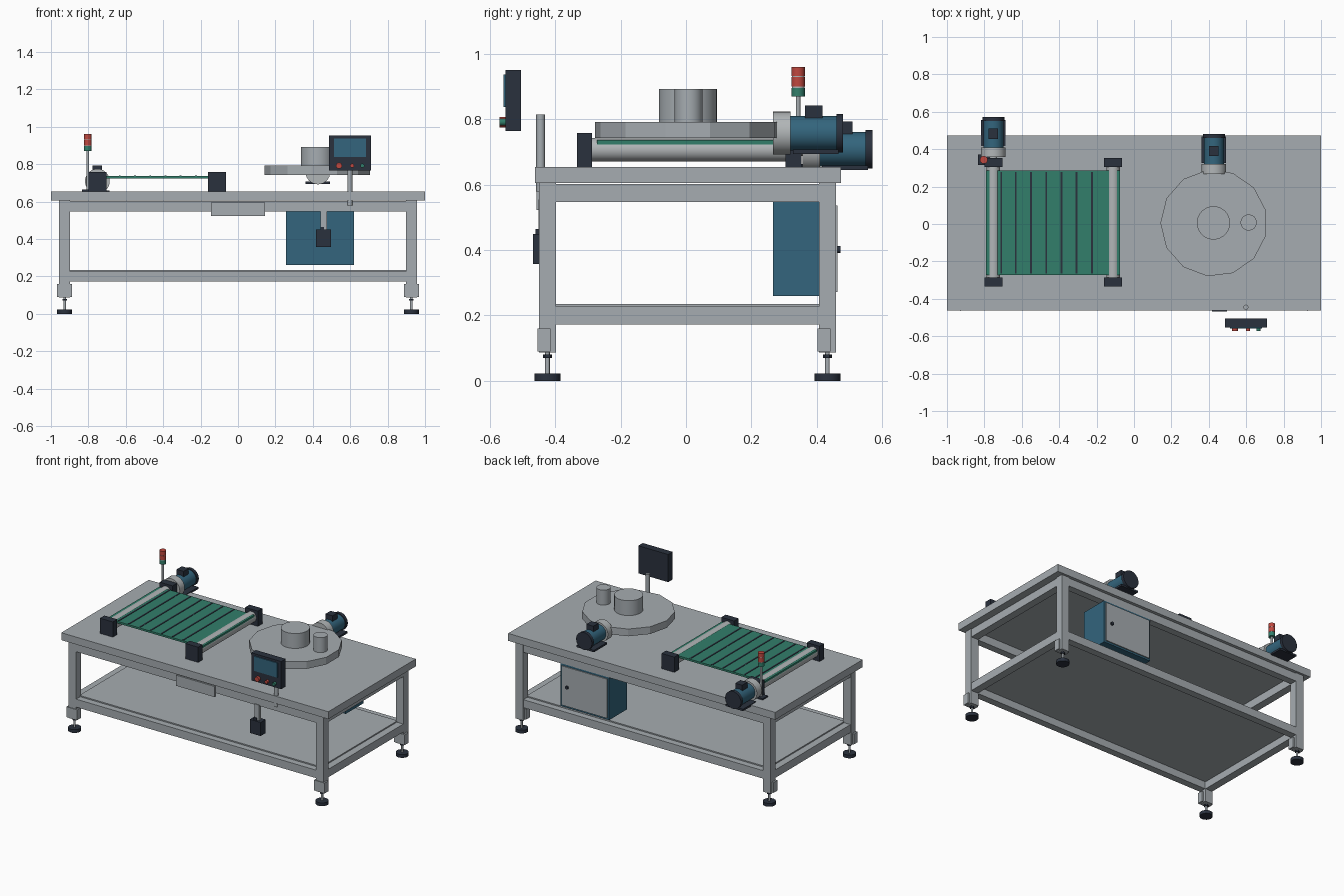
import bpy, math

if "Cube" in bpy.data.objects:
    bpy.data.objects.remove(bpy.data.objects["Cube"])


def material(name, rgb):
    m = bpy.data.materials.new(name)
    m.diffuse_color = (*rgb, 1)
    m.use_nodes = True
    m.node_tree.nodes["Principled BSDF"].inputs["Base Color"].default_value = m.diffuse_color
    return m


GREY = material("steel grey", (0.38, 0.415, 0.44))
PALE = material("cast pale grey", (0.44, 0.465, 0.475))
DARK = material("dark slate", (0.023, 0.031, 0.048))
BLUE = material("machine blue", (0.033, 0.13, 0.205))
GREEN = material("belt green", (0.032, 0.21, 0.145))
RED = material("signal red", (0.52, 0.065, 0.05))


def box(name, x, y, z, mat, bevel=0):
    """Box given by its (min, max) range on each axis."""
    bpy.ops.mesh.primitive_cube_add(size=1, location=[sum(r) / 2 for r in (x, y, z)])
    o = bpy.context.object
    o.scale = [r[1] - r[0] for r in (x, y, z)]
    bpy.ops.object.transform_apply(location=False, scale=True)
    o.name = name
    o.data.materials.append(mat)
    if bevel:
        b = o.modifiers.new("bevel", "BEVEL")
        b.width, b.segments = bevel, 1
    return o


def rod(name, axis, centre, r, span, mat, sides=32, turn=0.0):
    """Cylinder along 'y' or 'z'; centre is the two other coordinates."""
    mid, length = sum(span) / 2, span[1] - span[0]
    if axis == "z":
        loc, rot = (centre[0], centre[1], mid), (0, 0, turn)
    else:
        loc, rot = (centre[0], mid, centre[1]), (math.pi / 2, 0, 0)
    bpy.ops.mesh.primitive_cylinder_add(vertices=sides, radius=r, depth=length,
                                        location=loc, rotation=rot)
    o = bpy.context.object
    o.name = name
    o.data.materials.append(mat)
    if sides > 14:
        bpy.ops.object.shade_smooth_by_angle(angle=math.radians(35))
    return o


# Table top and frame
box("table_top", (-1, 1), (-0.462, 0.474), (0.605, 0.655), GREY)
LEG_X, LEG_Y = 0.927, (-0.424, 0.433)
for sx in (-1, 1):
    cx = sx * LEG_X
    for cy in LEG_Y:
        box("leg", (cx - 0.029, cx + 0.029), (cy - 0.026, cy + 0.026), (0.086, 0.605), GREY)
        box("leg_bracket", (cx - 0.04, cx + 0.04), (cy - 0.031, cy + 0.01), (0.09, 0.16), GREY)
        rod("foot_pad", "z", (cx, cy), 0.04, (0, 0.022), DARK, 24)
        rod("foot_stem", "z", (cx, cy), 0.007, (0.02, 0.09), GREY, 16)
        rod("foot_nut", "z", (cx, cy), 0.014, (0.07, 0.08), DARK, 6)
    for z in ((0.548, 0.602), (0.173, 0.227)):
        box("side_rail", (cx - 0.026, cx + 0.026), (-0.398, 0.407), z, GREY)
for cy in LEG_Y:
    for z in ((0.548, 0.602), (0.173, 0.227)):
        box("long_rail", (-0.898, 0.898), (cy - 0.024, cy + 0.024), z, GREY)
box("shelf", (-0.905, 0.905), (-0.405, 0.414), (0.222, 0.235), GREY)

# Plate on the front rail
box("front_plate", (-0.145, 0.145), (-0.457, -0.44), (0.523, 0.595), GREY)

# Hanging switch box
box("switch_arm", (0.44, 0.475), (-0.452, -0.435), (0.44, 0.555), GREY)
box("switch_box", (0.417, 0.497), (-0.468, -0.415), (0.358, 0.45), DARK)
box("switch_tab", (0.44, 0.46), (-0.46, -0.43), (0.45, 0.465), DARK)

# Electrical cabinet with rear door
box("cabinet", (0.256, 0.62), (0.267, 0.457), (0.26, 0.549), BLUE)
box("cabinet_door", (0.268, 0.608), (0.457, 0.464), (0.272, 0.537), GREY)
rod("door_knob", "y", (0.565, 0.402), 0.011, (0.462, 0.473), DARK, 20)

# Control panel on its post
rod("panel_post", "z", (0.598, -0.445), 0.0135, (0.58, 0.815), GREY)
box("panel_body", (0.487, 0.711), (-0.553, -0.505), (0.765, 0.952), DARK)
box("panel_screen", (0.513, 0.685), (-0.559, -0.552), (0.838, 0.937), BLUE)
for x, r, mat in ((0.54, 0.016, RED), (0.61, 0.011, RED), (0.665, 0.011, GREEN)):
    rod("panel_button", "y", (x, 0.792), r, (-0.571, -0.55), mat, 20)

# Turntable, hub and small drum
rod("turntable", "z", (0.427, 0.005), 0.286, (0.743, 0.792), GREY, 13, math.pi / 2)
rod("hub", "z", (0.425, 0.006), 0.089, (0.79, 0.893), GREY)
rod("small_drum", "z", (0.613, 0.008), 0.043, (0.79, 0.893), GREY)


def motor(x, y, z, box_y):
    """Gear motor starting at y and pointing backwards."""
    rod("gearbox", "y", (x, z), 0.066, (y, y + 0.053), PALE)
    rod("motor_body", "y", (x, z), 0.053, (y + 0.05, y + 0.197), BLUE)
    rod("motor_cap", "y", (x, z), 0.059, (y + 0.193, y + 0.214), DARK)
    box("terminal_box", (x - 0.026, x + 0.026), box_y, (z + 0.035, z + 0.084), DARK)
    box("motor_base", (x - 0.065, x + 0.065), (y + 0.06, y + 0.2), (z - 0.063, z - 0.05), DARK)


motor(0.427, 0.267, 0.758, (0.364, 0.418))
motor(-0.752, 0.357, 0.709, (0.455, 0.51))

# Conveyor: rollers, bearing blocks, belt and dark cross strips
for x in (-0.752, -0.112):
    rod("roller", "y", (x, 0.708), 0.036, (-0.29, 0.31), PALE)
    for y in ((-0.334, -0.287), (0.305, 0.353)):
        box("bearing_block", (x - 0.048, x + 0.048), y, (0.655, 0.758), DARK)
rod("drive_shaft", "y", (-0.752, 0.708), 0.02, (0.35, 0.36), PALE)
box("belt", (-0.79, -0.076), (-0.273, 0.285), (0.724, 0.737), GREEN)
for i in range(7):
    x = -0.714 + 0.0815 * i + (0.0 if i else 0.004)
    box("belt_strip", (x - 0.005, x + 0.005), (-0.265, 0.277), (0.73, 0.739), DARK)

# Signal tower
SIGNAL = (-0.803, 0.343)
box("signal_base", (-0.835, -0.77), (0.315, 0.372), (0.655, 0.664), DARK)
rod("signal_pole", "z", SIGNAL, 0.007, (0.66, 0.872), GREY, 16)
rod("signal_core", "z", SIGNAL, 0.019, (0.872, 0.955), PALE)
for z, mat in (((0.87, 0.897), GREEN), ((0.901, 0.93), RED), ((0.933, 0.96), RED)):
    rod("signal_lamp", "z", SIGNAL, 0.0205, z, mat)
